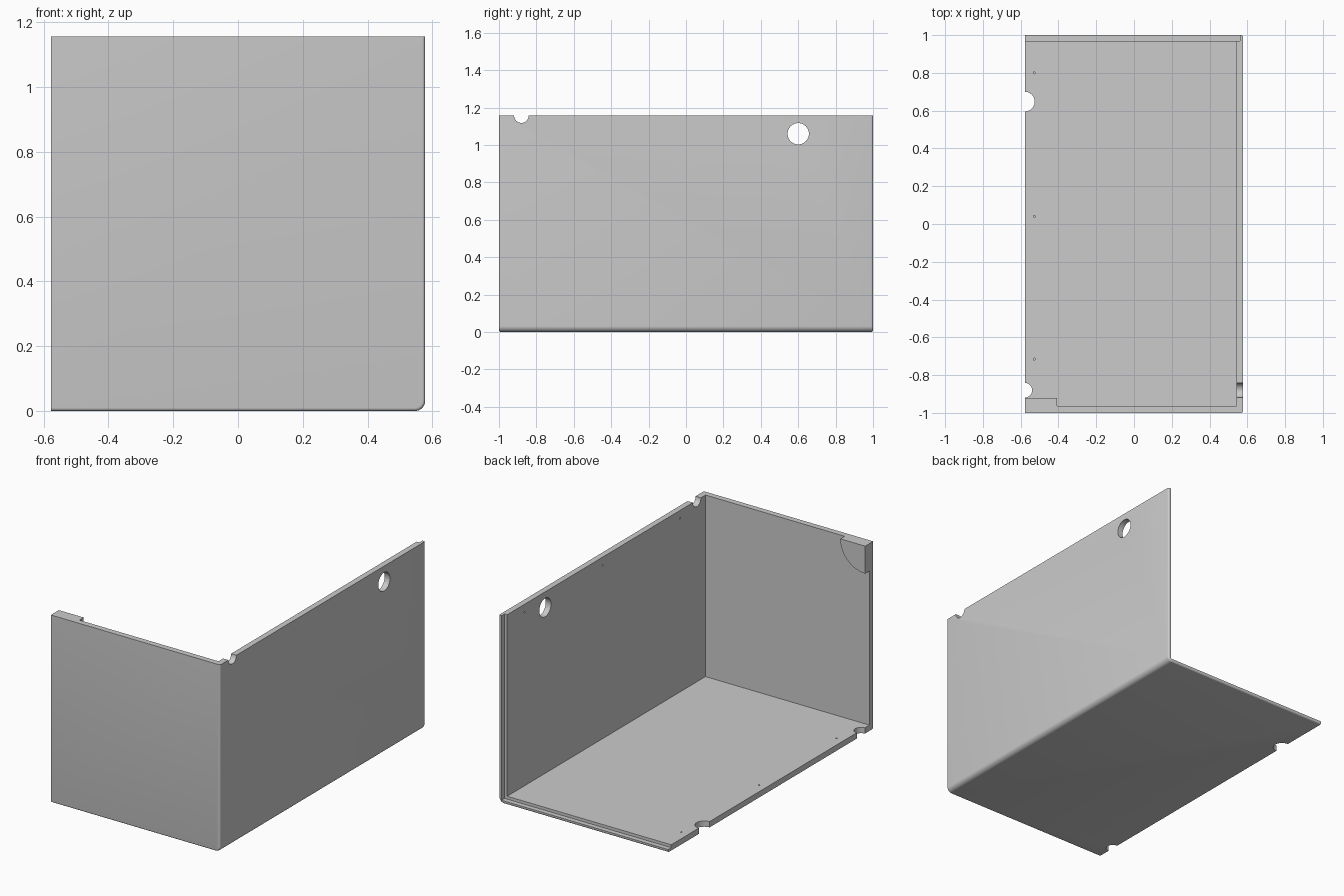
import bpy, bmesh
from math import pi, sin, cos
from mathutils import Matrix, Vector

cube = bpy.data.objects.get("Cube")
if cube:
    bpy.data.objects.remove(cube, do_unlink=True)

# Overall half sizes, height, sheet thickness and rim thickness
HX, HY, H = 0.578, 1.0, 1.157
WALL, LIP = 0.036, 0.018

grey = bpy.data.materials.new("plain grey")
grey.use_nodes = True
grey.diffuse_color = (0.6, 0.6, 0.6, 1)
grey.node_tree.nodes["Principled BSDF"].inputs["Base Color"].default_value = grey.diffuse_color


def make_object(name, bm):
    bmesh.ops.recalc_face_normals(bm, faces=bm.faces)
    mesh = bpy.data.meshes.new(name)
    bm.to_mesh(mesh)
    bm.free()
    mesh.materials.append(grey)
    obj = bpy.data.objects.new(name, mesh)
    bpy.context.collection.objects.link(obj)
    return obj


def box_mesh(low, high):
    bm = bmesh.new()
    low, high = Vector(low), Vector(high)
    size = high - low
    bmesh.ops.create_cube(bm, size=1, matrix=Matrix.Translation((low + high) / 2)
                          @ Matrix.Diagonal((*size, 1)))
    return bm


def cut_box(low, high):
    cutters.append(make_object("box_cutter", box_mesh(low, high)))


def cut_round(centre, radius, depth, axis, sides=48):
    bm = bmesh.new()
    turn = Matrix.Rotation(pi / 2, 4, "Y") if axis == "X" else Matrix.Identity(4)
    bmesh.ops.create_cone(bm, cap_ends=True, segments=sides, radius1=radius, radius2=radius,
                          depth=depth, matrix=Matrix.Translation(centre) @ turn)
    cutters.append(make_object("round_cutter", bm))


# Solid block: rounded long bottom edge, then softened front and back rims
bm = box_mesh((-HX, -HY, 0), (HX, HY, H))
long_edge = [e for e in bm.edges
             if all(v.co.x > HX - 0.001 and v.co.z < 0.001 for v in e.verts)]
bmesh.ops.bevel(bm, geom=long_edge, offset=0.032, segments=8, profile=0.5, affect="EDGES")
rims = []
for e in bm.edges:
    a, b = (v.co for v in e.verts)
    on_end = abs(a.y - b.y) < 0.001
    on_top = min(a.z, b.z) > H - 0.001
    on_open_side = max(a.x, b.x) < -HX + 0.001
    if on_end and not on_top and not on_open_side:
        rims.append(e)
bmesh.ops.bevel(bm, geom=rims, offset=0.01, segments=4, profile=0.5, affect="EDGES")
shell = make_object("corner_shell", bm)

cutters = []
# Main cavity and the stepped rim at the back
cut_box((-1, -HY + WALL, WALL), (HX - WALL, 1.2, 2))
cut_box((-1, HY - 0.03, LIP), (HX - LIP, 1.3, 2.1))
# Cable openings in the side wall and at the floor edge
cut_round((HX, 0.6, 1.06), 0.057, 0.3, "X")
cut_round((HX, -0.88, H), 0.039, 0.3, "X")
cut_round((-HX, 0.648, 0), 0.052, 0.3, "Z")
cut_round((-HX, -0.88, 0), 0.039, 0.3, "Z")
# Tiny blind holes along the floor and the side wall
for y in (-0.715, 0.04, 0.8):
    cut_round((-HX + 0.05, y, WALL), 0.005, 0.04, "Z", 12)
    cut_round((HX - WALL, y, H - 0.05), 0.005, 0.04, "X", 12)

for cutter in cutters:
    cutter.hide_render = True
    mod = shell.modifiers.new("cut", "BOOLEAN")
    mod.operation, mod.solver, mod.object = "DIFFERENCE", "EXACT", cutter

# Bake the cuts and remove the cutters
bpy.context.view_layer.update()
graph = bpy.context.evaluated_depsgraph_get()
shell_mesh = bpy.data.meshes.new_from_object(shell.evaluated_get(graph))
shell.modifiers.clear()
shell.data = shell_mesh
shell.data.materials.clear()
shell.data.materials.append(grey)
for cutter in cutters:
    bpy.data.objects.remove(cutter, do_unlink=True)

# Quarter-round pad inside the upper free corner of the front wall
bm = bmesh.new()
R, N = 0.17, 24
front = -HY + WALL
points = [(0, 0)] + [(R * cos(i * pi / 2 / N), R * sin(i * pi / 2 / N)) for i in range(N + 1)]
face = bm.faces.new([bm.verts.new((-HX + u, front, H - w)) for u, w in points])
extruded = bmesh.ops.extrude_face_region(bm, geom=[face], use_keep_orig=True)["geom"]
bmesh.ops.translate(bm, vec=(0, 0.042, 0),
                    verts=[g for g in extruded if isinstance(g, bmesh.types.BMVert)])
pad = make_object("corner_pad", bm)

# Smooth the rounded edges, keep the rest sharp
bpy.ops.object.select_all(action="DESELECT")
for obj in (shell, pad):
    obj.select_set(True)
bpy.context.view_layer.objects.active = shell
bpy.ops.object.shade_smooth_by_angle(angle=pi / 6)
